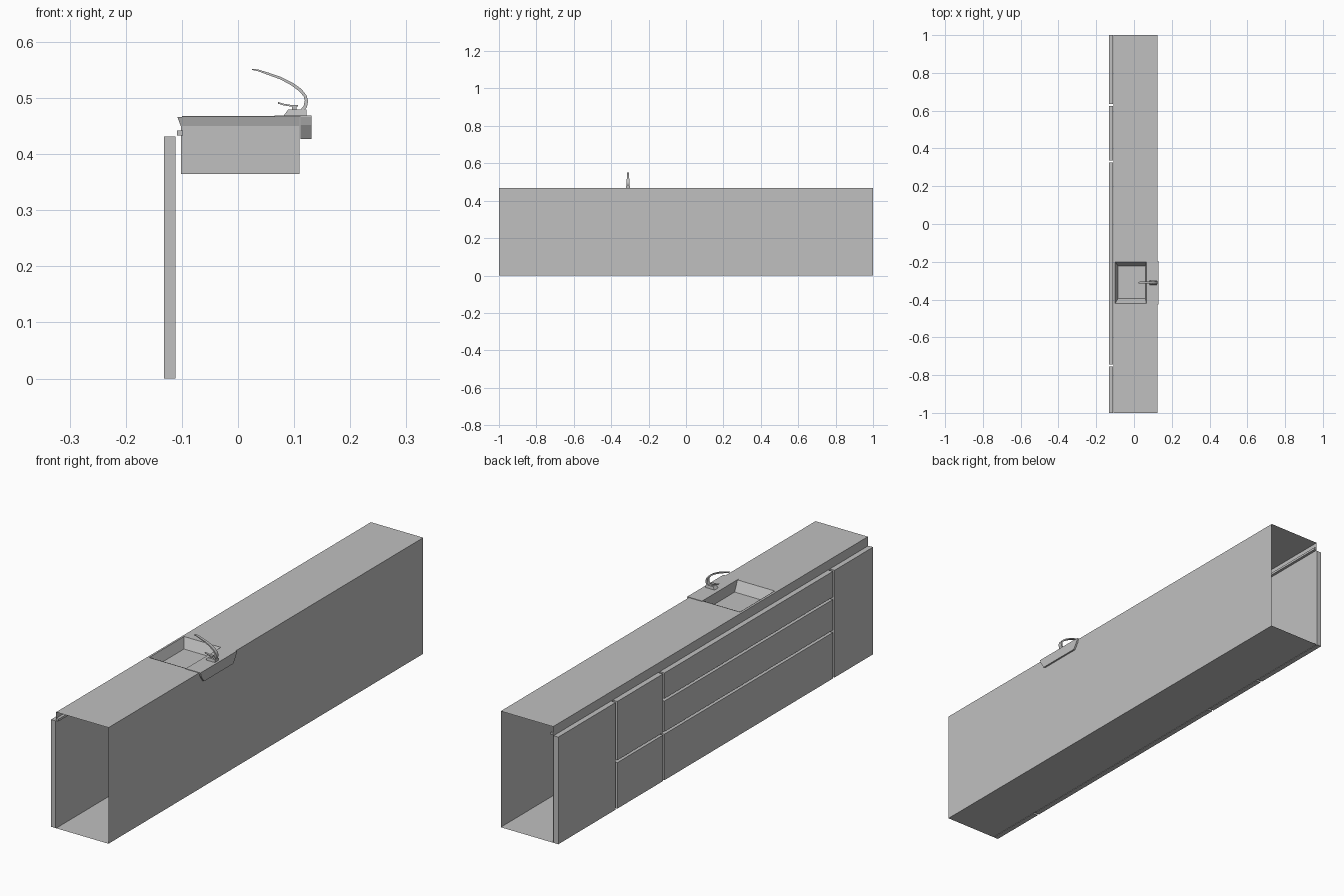
import bpy, bmesh

cube = bpy.data.objects.get("Cube")
if cube:
    bpy.data.objects.remove(cube, do_unlink=True)

grey = bpy.data.materials.new("plain grey")
GREY = (0.53, 0.53, 0.53, 1)
grey.diffuse_color = GREY
grey.use_nodes = True
grey.node_tree.nodes["Principled BSDF"].inputs["Base Color"].default_value = GREY


def finish(name, bm, fix_normals=True):
    if fix_normals:
        bmesh.ops.recalc_face_normals(bm, faces=bm.faces)
    mesh = bpy.data.meshes.new(name)
    bm.to_mesh(mesh)
    bm.free()
    mesh.materials.append(grey)
    obj = bpy.data.objects.new(name, mesh)
    bpy.context.collection.objects.link(obj)
    return obj


def loft(name, rings, caps=True, closed=True):
    """Skin a list of equally long point rings."""
    bm = bmesh.new()
    rows = [[bm.verts.new(p) for p in ring] for ring in rings]
    for a, b in zip(rows, rows[1:]):
        n = len(a)
        for i in range(n if closed else n - 1):
            j = (i + 1) % n
            bm.faces.new((a[i], a[j], b[j], b[i]))
    if caps:
        bm.faces.new(rows[0])
        bm.faces.new(rows[-1])
    return finish(name, bm)


def rect(x0, x1, y0, y1, z):
    return [(x0, y0, z), (x1, y0, z), (x1, y1, z), (x0, y1, z)]


def box(name, x0, x1, y0, y1, z0, z1):
    return loft(name, [rect(x0, x1, y0, y1, z0), rect(x0, x1, y0, y1, z1)])


def sweep_y(name, profile, y0, y1, **kw):
    """Extrude an xz profile along y."""
    return loft(name, [[(x, y, z) for x, z in profile] for y in (y0, y1)], **kw)


def smooth(obj):
    bpy.ops.object.select_all(action="DESELECT")
    obj.select_set(True)
    bpy.context.view_layer.objects.active = obj
    bpy.ops.object.shade_smooth_by_angle()


TOP, BACK, FRONT = 0.467, 0.124, -0.109
HX0, HX1, HY0, HY1 = -0.1, 0.065, -0.42, -0.2   # basin opening

# Thin carcass, open at both ends
sweep_y("carcass", [(FRONT, 0.433), (FRONT, 0), (BACK, 0), (BACK, TOP)],
        -1, 1, caps=False, closed=False)
sweep_y("counter_apron", [(FRONT, 0.442), (FRONT, TOP)], -1, 1, caps=False, closed=False)
box("handle_rail", FRONT, -0.098, -1, 1, 0.433, 0.442)

# Countertop sheet with an opening for the basin
bm = bmesh.new()
xs, ys = (FRONT, HX0, HX1, BACK), (-1, HY0, HY1, 1)
grid = [[bm.verts.new((x, y, TOP)) for y in ys] for x in xs]
for i in range(3):
    for j in range(3):
        if (i, j) != (1, 1):
            bm.faces.new((grid[i][j], grid[i + 1][j], grid[i + 1][j + 1], grid[i][j + 1]))
finish("countertop", bm, False)

# Doors and drawer fronts: y range and heights of the splits
GAP = 0.005
columns = [("end_door", 0.63, 1, [0, 0.431]),
           ("cupboard_front", 0.33, 0.63, [0, 0.19, 0.431]),
           ("drawer_front", -0.75, 0.33, [0, 0.19, 0.323, 0.431]),
           ("side_door", -1, -0.75, [0, 0.431])]
for name, y0, y1, splits in columns:
    y0 += GAP if y0 > -1 else 0
    y1 -= GAP if y1 < 1 else 0
    for k, (z0, z1) in enumerate(zip(splits, splits[1:])):
        box(f"{name}_{k + 1}", -0.132, -0.111, y0, y1,
            z0 + (GAP if k else 0), z1 - (GAP if z1 < 0.431 else 0))

# Basin: sloped inner walls, floor, outer shell below the counter
loft("basin_bowl", [rect(HX0, HX1, HY0, HY1, TOP + 0.001),
                    rect(-0.085, 0.06, -0.395, -0.222, 0.43),
                    rect(-0.084, 0.059, -0.394, -0.223, 0.429)], caps=False)
bm = bmesh.new()
bm.faces.new([bm.verts.new(p) for p in rect(-0.085, 0.06, -0.395, -0.222, 0.43)])
finish("basin_floor", bm, False)
loft("basin_shell", [rect(-0.102, 0.11, -0.415, -0.205, 0.365),
                     rect(-0.102, 0.11, -0.415, -0.205, 0.45),
                     rect(-0.108, 0.11, -0.42, -0.2, 0.466)], caps=False)
bm = bmesh.new()
bm.faces.new([bm.verts.new(p) for p in reversed(rect(-0.102, 0.11, -0.415, -0.205, 0.365))])
finish("basin_underside", bm, False)

# Tap deck with a lip hanging over the rear edge
box("tap_deck", HX1, 0.131, -0.425, -0.195, TOP - 0.001, TOP + 0.002)
loft("rear_lip", [[(x, -0.425, TOP), (x, -0.42, 0.452), (x, -0.403, 0.427),
                   (x, -0.217, 0.427), (x, -0.2, 0.452), (x, -0.195, TOP)]
                  for x in (0.111, 0.131)])

# Tap: base, arched tapering spout, lever
TAP_Y = -0.31
loft("tap_base", [rect(0.08, 0.122, TAP_Y - 0.012, TAP_Y + 0.012, TOP),
                  rect(0.09, 0.122, TAP_Y - 0.01, TAP_Y + 0.01, 0.48)])
box("lever_stem", 0.096, 0.104, TAP_Y - 0.004, TAP_Y + 0.004, 0.48, 0.486)


def ribbon(name, outer, inner, w0, w1):
    """Flat bar between two xz paths, its half width going from w0 to w1."""
    rings = []
    for k, ((ox, oz), (ix, iz)) in enumerate(zip(outer, inner)):
        w = w0 + (w1 - w0) * k / (len(outer) - 1)
        rings.append([(ox, TAP_Y - w, oz), (ox, TAP_Y + w, oz),
                      (ix, TAP_Y + w, iz), (ix, TAP_Y - w, iz)])
    smooth(loft(name, rings))


outer = [(0.115, 0.474), (0.123, 0.484), (0.125, 0.495), (0.122, 0.505), (0.113, 0.516),
         (0.098, 0.527), (0.078, 0.537), (0.055, 0.545), (0.035, 0.551), (0.025, 0.552)]
inner = [(0.107, 0.474), (0.117, 0.486), (0.119, 0.495), (0.117, 0.503), (0.109, 0.512),
         (0.096, 0.522), (0.076, 0.533), (0.054, 0.541), (0.035, 0.548), (0.025, 0.55)]
ribbon("tap_spout", outer, inner, 0.009, 0.004)
lever = [(0.107, 0.488), (0.093, 0.488), (0.081, 0.49), (0.071, 0.493)]
ribbon("tap_lever", lever, [(x, z - 0.003) for x, z in lever], 0.006, 0.003)
